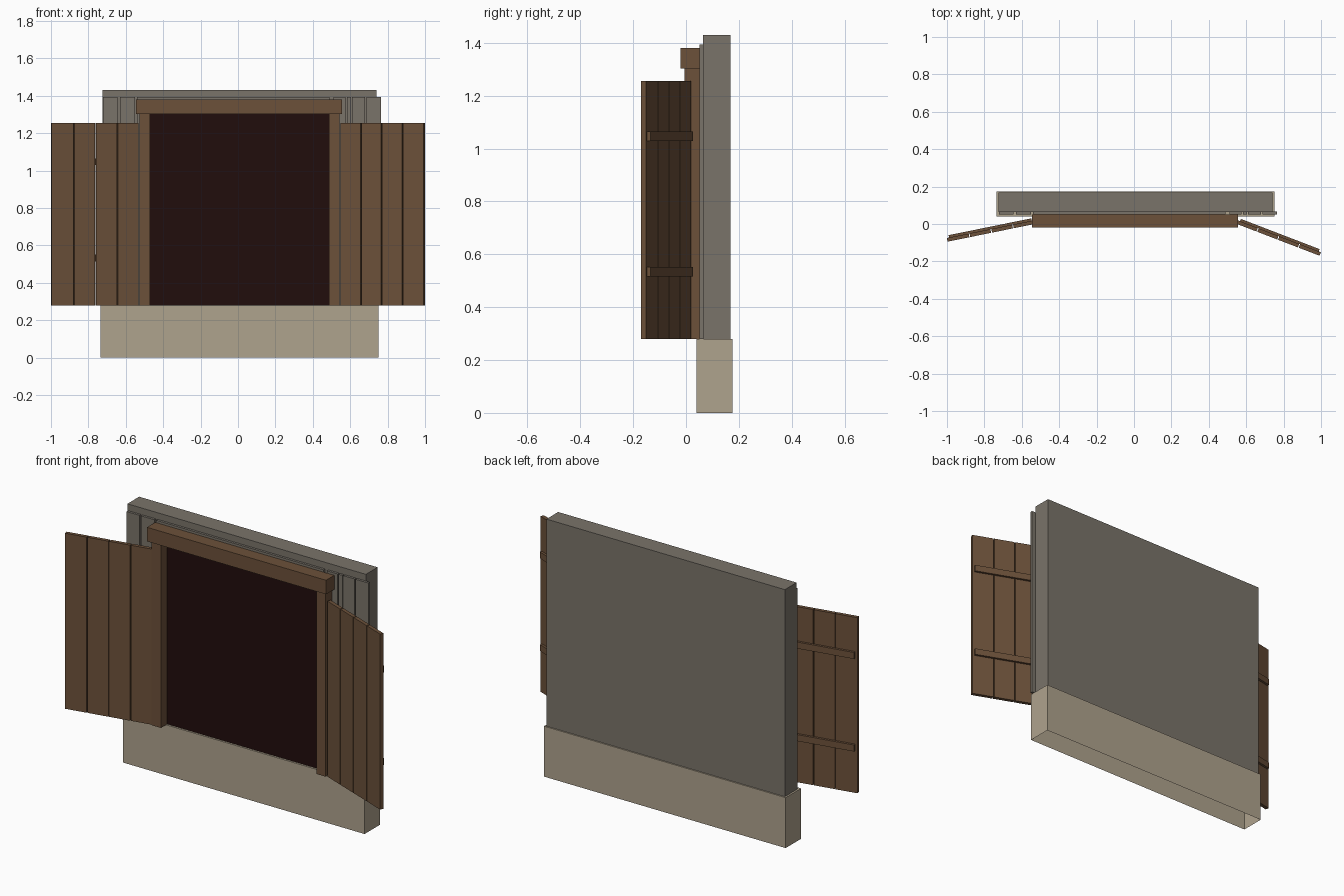
import bpy
from math import radians
from mathutils import Matrix, Vector
import bmesh

cube = bpy.data.objects.get("Cube")
if cube:
    bpy.data.objects.remove(cube, do_unlink=True)


def material(name, rgb):
    m = bpy.data.materials.new(name)
    m.use_nodes = True
    m.diffuse_color = (*rgb, 1)
    m.node_tree.nodes["Principled BSDF"].inputs["Base Color"].default_value = (*rgb, 1)
    return m


wood = material("brown wood", (0.150, 0.082, 0.042))
grey = material("weathered grey", (0.195, 0.174, 0.144))
stone = material("pale stone", (0.43, 0.366, 0.27))
dark = material("dark interior", (0.015, 0.004, 0.0037))


def box(name, mat, x, y, z, matrix=Matrix(), open_bottom=False):
    """Box from (min, max) ranges, placed by an optional matrix."""
    bm = bmesh.new()
    bmesh.ops.create_cube(bm, size=1)
    for v in bm.verts:
        v.co = Vector([r[0] if c < 0 else r[1] for c, r in zip(v.co, (x, y, z))])
    if open_bottom:
        bm.normal_update()
        bottom = [f for f in bm.faces if f.normal.z < -0.9]
        bmesh.ops.delete(bm, geom=bottom, context="FACES")
    mesh = bpy.data.meshes.new(name)
    bm.to_mesh(mesh)
    bm.free()
    mesh.materials.append(mat)
    ob = bpy.data.objects.new(name, mesh)
    ob.matrix_world = matrix
    bpy.context.collection.objects.link(ob)
    return ob


# Footing and wall
box("stone_base", stone, (-0.735, 0.75), (0.04, 0.175), (0, 0.28), open_bottom=True)
box("wall", grey, (-0.725, 0.74), (0.065, 0.168), (0.28, 1.43))

# Thin cladding boards on the front of the wall
boards = [(-0.722, -0.643), (-0.632, -0.55), (-0.54, 0.49),
          (0.51, 0.575), (0.582, 0.605), (0.61, 0.68), (0.686, 0.765)]
for i, span in enumerate(boards):
    box(f"wall_board_{i + 1}", grey, span, (0.052, 0.066), (0.28, 1.393))

# Opening and its frame
box("dark_opening", dark, (-0.472, 0.488), (0.047, 0.053), (0.282, 1.31))
box("right_post", wood, (-0.527, -0.47), (-0.005, 0.052), (0.28, 1.302))
box("left_post", wood, (0.486, 0.542), (-0.005, 0.052), (0.28, 1.302))
box("lintel", wood, (-0.545, 0.555), (-0.02, 0.052), (1.302, 1.38))


# Shutters: four planks with two battens behind, swung about the hinge
def shutter(side, sign, hinge_x, angle):
    place = Matrix.Translation((hinge_x, 0.01, 0)) @ Matrix.Rotation(radians(-sign * angle), 4, "Z")

    def span(a, b):
        return tuple(sorted((sign * a, sign * b)))

    step, gap = 0.475 / 4, 0.005
    for i in range(4):
        box(f"{side}_shutter_plank_{i + 1}", wood, span(i * step, (i + 1) * step - (gap if i < 3 else 0)),
            (-0.01, 0.01), (0.28, 1.255), place)
    for level, z in (("lower", 0.533), ("upper", 1.047)):
        box(f"{side}_shutter_{level}_batten", wood, span(0.012, 0.463),
            (0.01, 0.023), (z - 0.018, z + 0.018), place)


shutter("right", -1, -0.533, 11.5)
shutter("left", 1, 0.552, 21)
